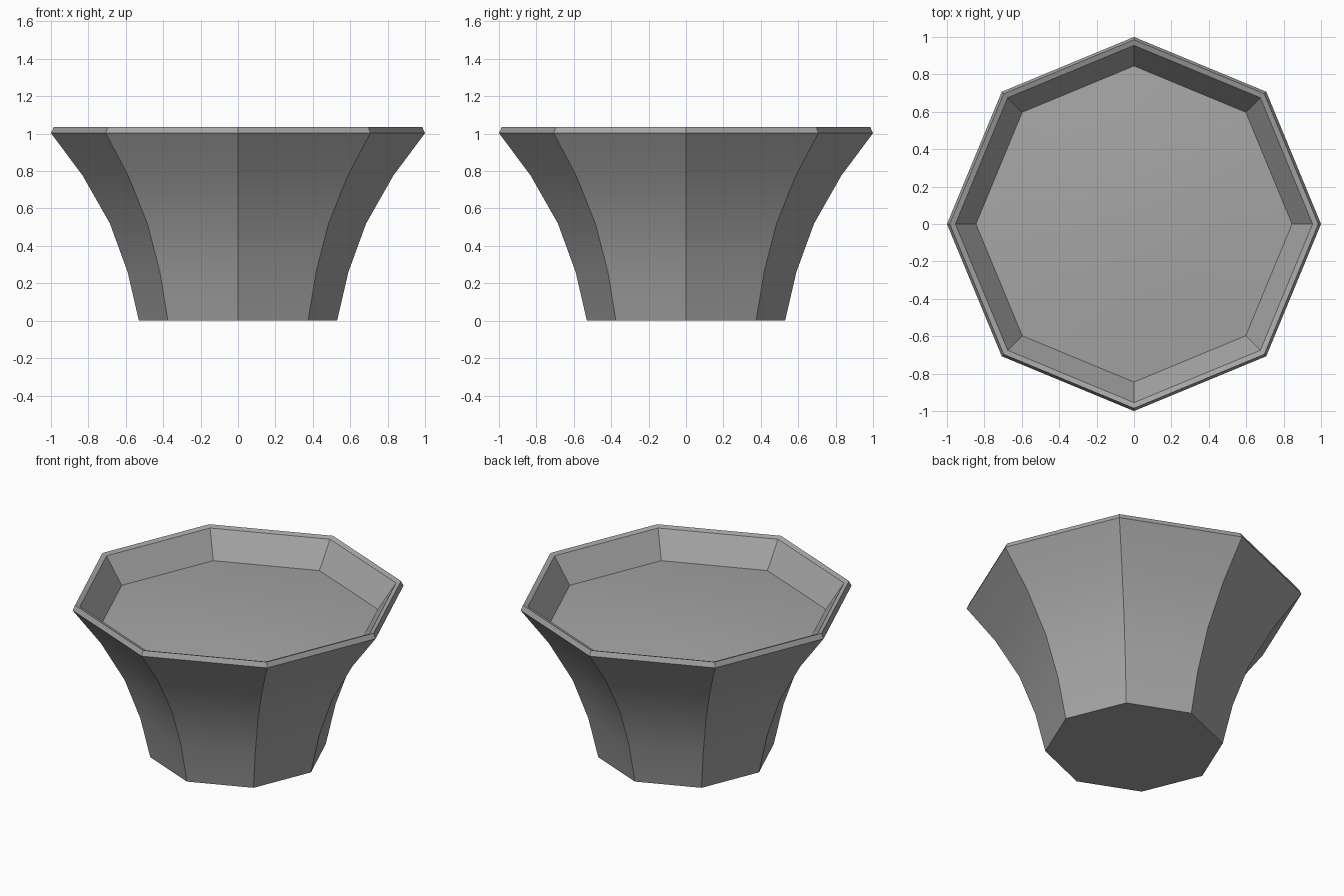
import bpy, bmesh
from math import cos, sin, pi, radians

cube = bpy.data.objects.get("Cube")
if cube:
    bpy.data.objects.remove(cube)

SIDES = 8

stone = bpy.data.materials.new("mid_grey")
stone.use_nodes = True
GREY = (0.38, 0.38, 0.38, 1)
stone.diffuse_color = GREY
stone.node_tree.nodes["Principled BSDF"].inputs["Base Color"].default_value = GREY

# Radius and height, from the foot up the flared wall, over the rim, to the tray floor
profile = [(0.53, 0), (0.59, 0.26), (0.685, 0.52), (0.83, 0.775), (1.0, 1.003),
           (0.985, 1.035), (0.955, 1.024), (0.845, 0.86), (0.45, 0.895)]
CROWN = 0.91  # height of the gently domed floor at its middle


def lathe(name, profile, crown):
    """Turn a profile into a closed eight-sided solid."""
    bm = bmesh.new()
    rings = [[bm.verts.new((r * cos(2 * pi * i / SIDES), r * sin(2 * pi * i / SIDES), z))
              for i in range(SIDES)] for r, z in profile]
    middle = bm.verts.new((0, 0, crown))
    for low, high in zip(rings, rings[1:]):
        for i in range(SIDES):
            j = (i + 1) % SIDES
            bm.faces.new((low[i], low[j], high[j], high[i]))
    bm.faces.new(rings[0][::-1])   # underside
    for i in range(SIDES):         # middle of the tray floor
        bm.faces.new((rings[-1][i], rings[-1][(i + 1) % SIDES], middle))
    mesh = bpy.data.meshes.new(name)
    bm.to_mesh(mesh)
    bm.free()
    mesh.materials.append(stone)
    obj = bpy.data.objects.new(name, mesh)
    bpy.context.collection.objects.link(obj)
    return obj


# Flared octagonal pedestal with a sunken, slightly domed top
pedestal = lathe("flared_pedestal", profile, CROWN)
bpy.ops.object.select_all(action='DESELECT')
pedestal.select_set(True)
bpy.context.view_layer.objects.active = pedestal
bpy.ops.object.shade_smooth_by_angle(angle=radians(25))
